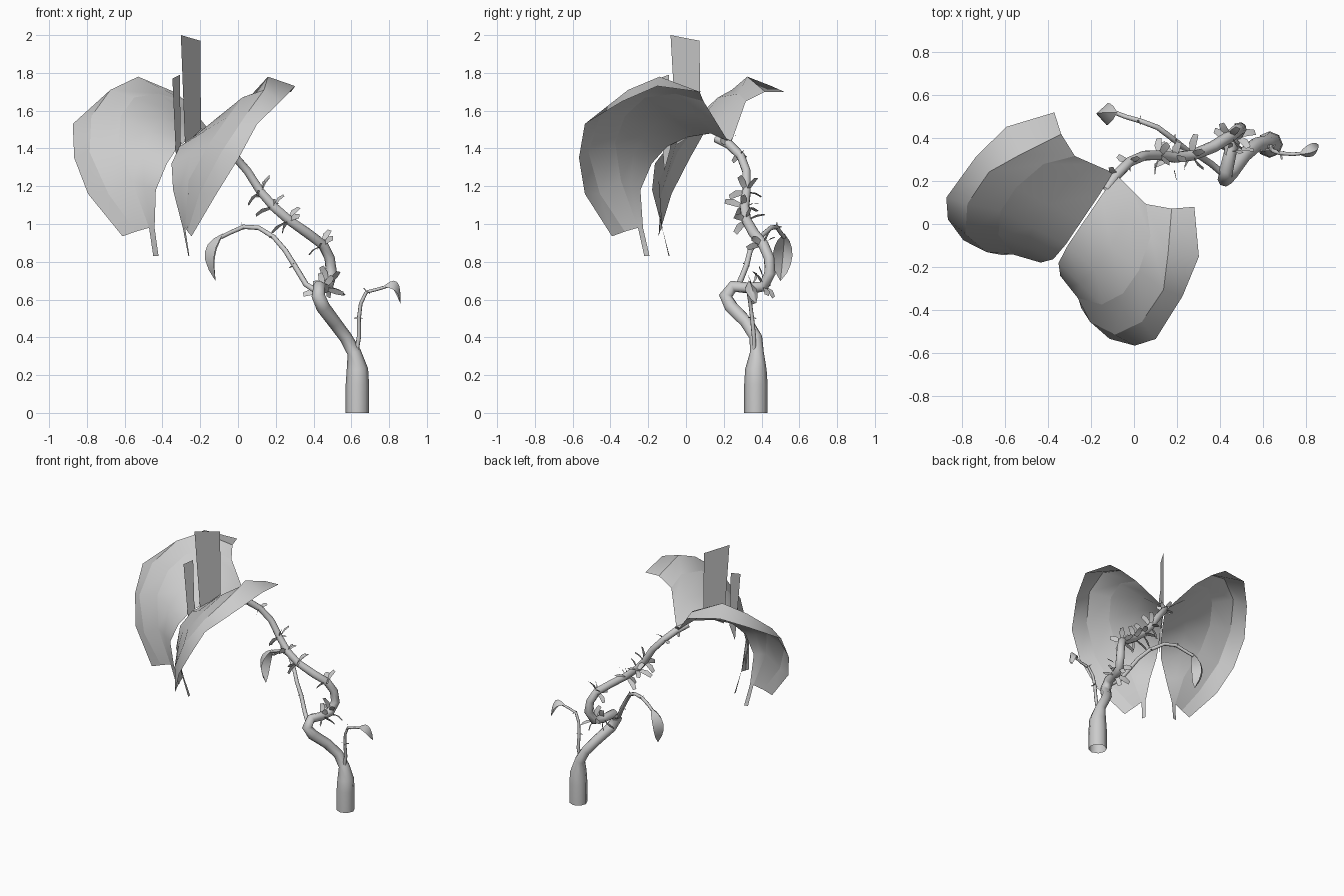
import bpy, math, random
from mathutils import Vector

random.seed(4)
if "Cube" in bpy.data.objects:
    bpy.data.objects.remove(bpy.data.objects["Cube"], do_unlink=True)

grey = bpy.data.materials.new("plain grey")
grey.use_nodes = True
grey.diffuse_color = (0.6, 0.6, 0.6, 1)
grey.node_tree.nodes["Principled BSDF"].inputs["Base Color"].default_value = grey.diffuse_color


def finish(obj):
    """Give the part its colour and smooth shading with kept creases."""
    bpy.ops.object.select_all(action='DESELECT')
    obj.select_set(True)
    bpy.context.view_layer.objects.active = obj
    obj.data.materials.clear()
    obj.data.materials.append(grey)
    bpy.ops.object.shade_smooth_by_angle(angle=math.radians(60))
    return obj


def sheet(name, verts, faces):
    mesh = bpy.data.meshes.new(name)
    mesh.from_pydata([tuple(v) for v in verts], [], faces)
    mesh.update()
    obj = bpy.data.objects.new(name, mesh)
    bpy.context.collection.objects.link(obj)
    return finish(obj)


def tube(name, points, radii):
    """Eight sided open tube that follows a path with a radius at each point."""
    curve = bpy.data.curves.new(name + "_path", 'CURVE')
    curve.dimensions = '3D'
    curve.bevel_depth = 1
    curve.bevel_resolution = 2
    spline = curve.splines.new('POLY')
    spline.points.add(len(points) - 1)
    for target, co, radius in zip(spline.points, points, radii):
        target.co = (*co, 1)
        target.radius = radius
    obj = bpy.data.objects.new(name, curve)
    bpy.context.collection.objects.link(obj)
    bpy.ops.object.select_all(action='DESELECT')
    obj.select_set(True)
    bpy.context.view_layer.objects.active = obj
    bpy.ops.object.convert(target='MESH')
    return finish(bpy.context.object)


def bracts(name, path, nodes, length, width, count):
    """Whorls of small twisted blades that spread around the path at chosen points."""
    verts, faces = [], []
    for n in nodes:
        centre = Vector(path[n])
        axis = (Vector(path[min(n + 1, len(path) - 1)]) - Vector(path[n - 1])).normalized()
        side = axis.orthogonal().normalized()
        other = axis.cross(side)
        for k in range(count):
            a = math.tau * (k + random.uniform(-0.2, 0.2)) / count
            out = side * math.cos(a) + other * math.sin(a)
            wide = (axis.cross(out) + axis * random.uniform(0.4, 0.9)).normalized() * width
            tip = centre + axis * length * random.uniform(-0.2, 0.4) + out * length * random.uniform(0.8, 1.2)
            middle = centre.lerp(tip, 0.6) + axis * width * 0.5
            i = len(verts)
            verts += [centre - wide / 2, centre + wide / 2, middle + wide, tip + wide * 0.7,
                      tip - wide * 0.7, middle - wide]
            faces += [(i, i + 1, i + 2, i + 5), (i + 5, i + 2, i + 3, i + 4)]
    return sheet(name, verts, faces)


def small_leaf(name, base, bulge, tip, half_width, cup):
    """Cupped leaf: a bent midrib with an edge on either side."""
    base, bulge, tip = Vector(base), Vector(bulge), Vector(tip)
    inward = ((base + tip) / 2 - bulge).normalized()
    side = (tip - base).cross(inward).normalized()
    rows, verts, faces = 6, [], []
    for r in range(rows + 1):
        u = r / rows
        rib = base * (1 - u) ** 2 + bulge * 2 * u * (1 - u) + tip * u * u
        w = math.sin(math.pi * u) ** 0.7 if 0 < r < rows else 0.03
        for k in (-1, -0.5, 0, 0.5, 1):
            verts.append(rib + side * half_width * w * k + inward * cup * w * abs(k))
    for r in range(rows):
        for c in range(4):
            i = r * 5 + c
            faces.append((i, i + 1, i + 6, i + 5))
    return sheet(name, verts, faces)


# Main stem: x, y, z, radius
stem = [(.632, .37, 0, .062), (.632, .37, .15, .062), (.632, .37, .23, .057), (.615, .375, .32, .037),
        (.57, .37, .4, .034), (.51, .32, .48, .035), (.45, .24, .56, .037), (.425, .21, .62, .036),
        (.43, .25, .67, .032), (.45, .34, .66, .03), (.475, .41, .67, .03), (.495, .445, .74, .03),
        (.485, .44, .82, .028), (.45, .41, .89, .028), (.37, .36, .95, .028), (.27, .32, 1.02, .026),
        (.19, .31, 1.09, .026), (.12, .32, 1.17, .024), (.05, .32, 1.28, .023),
        (-.02, .29, 1.36, .023), (-.08, .23, 1.42, .025), (-.13, .16, 1.45, .02)]
stem_path = [p[:3] for p in stem]
tube("main_stem", stem_path, [p[3] for p in stem])
bracts("stem_bracts", stem_path, (9, 10, 13, 15, 16, 17), .095, .018, 5)
bracts("neck_bracts", stem_path, (19, 20), .06, .015, 3)

# Side shoots
low_shoot = [(.62, .36, .29), (.64, .36, .4), (.64, .35, .5), (.65, .34, .58),
             (.68, .33, .64), (.74, .325, .655), (.79, .33, .67)]
high_shoot = [(.42, .23, .64), (.36, .28, .68), (.3, .32, .78), (.25, .34, .86), (.19, .39, .93),
              (.11, .45, .98), (.03, .48, .985), (-.04, .5, .955), (-.09, .52, .93)]
for name, path, thick in (("low", low_shoot, .012), ("high", high_shoot, .016)):
    count = len(path)
    tube(name + "_shoot", path, [thick * (1 - 0.4 * i / count) for i in range(count)])
    bracts(name + "_shoot_bracts", path, range(2, count - 1, 2), .025, .005, 3)
small_leaf("low_leaf", (.77, .325, .67), (.87, .33, .76), (.86, .37, .58), .03, .045)
small_leaf("high_leaf", (-.08, .52, .95), (-.25, .52, .88), (-.12, .5, .7), .052, .055)


# Crown frame: forward along the fold, sideways to each half, up
def crown(forward, sideways, up):
    return (-.045 - .56 * forward + .83 * sideways, .3 - .83 * forward - .56 * sideways, up)


# One crown lobe: columns from the inner fold to the outer rim
inner = [(.08, .01, 1.43), (.2, .005, 1.48), (.35, .005, 1.46), (.48, .005, 1.41),
         (.57, .015, 1.32), (.615, .055, 1.18), (.575, .09, .98)]
ridge = [(.115, .2, 1.65), (.227, .3, 1.69), (.39, .345, 1.67), (.52, .343, 1.57),
         (.618, .29, 1.43), (.655, .18, 1.23), (.59, .115, .98)]
band = [(.066, .31, 1.7), (.25, .414, 1.78), (.4, .49, 1.71), (.58, .49, 1.57),
        (.7, .42, 1.38), (.715, .29, 1.16), (.64, .165, .96)]
rim = [(0, .393, 1.7), (.18, .54, 1.73), (.375, .58, 1.65), (.61, .588, 1.53),
       (.69, .525, 1.35), (.73, .41, 1.16), (.685, .22, .935)]
middle = [tuple((a + b) / 2 for a, b in zip(p, q)) for p, q in zip(inner, ridge)]
columns = [inner, middle, ridge, band, rim]
rows = len(inner)
for name, sign in (("right_lobe", 1), ("left_lobe", -1)):
    verts = [crown(f, s * sign, z) for column in columns for f, s, z in column]
    faces = []
    for c in range(len(columns) - 1):
        for r in range(rows - 1):
            i = c * rows + r
            faces.append((i, i + 1, i + rows + 1, i + rows))
    # Drooping pointed tip
    n = len(verts)
    verts += [crown(.53, .095 * sign, .83), crown(.55, .115 * sign, .83)]
    last = rows - 1
    faces += [(last, n, last + rows), (last + rows, n, n + 1, last + 2 * rows)]
    lobe = sheet(name, verts, faces)
    # Creases along the ridge and the band
    for edge in lobe.data.edges:
        a, b = sorted(edge.vertices)
        if b == a + 1 and 2 * rows <= a and b < 4 * rows:
            edge.use_edge_sharp = True

# Upright flat plates in the fold
for name, outline in (("tall_plate", [(.46, 2), (.275, 1.97), (.27, 1.5), (.42, 1.42)]),
                      ("short_plate", [(.54, 1.77), (.47, 1.79), (.46, 1.4), (.5, 1.28)])):
    sheet(name, [crown(f, 0, z) for f, z in outline], [(0, 1, 2, 3)])
